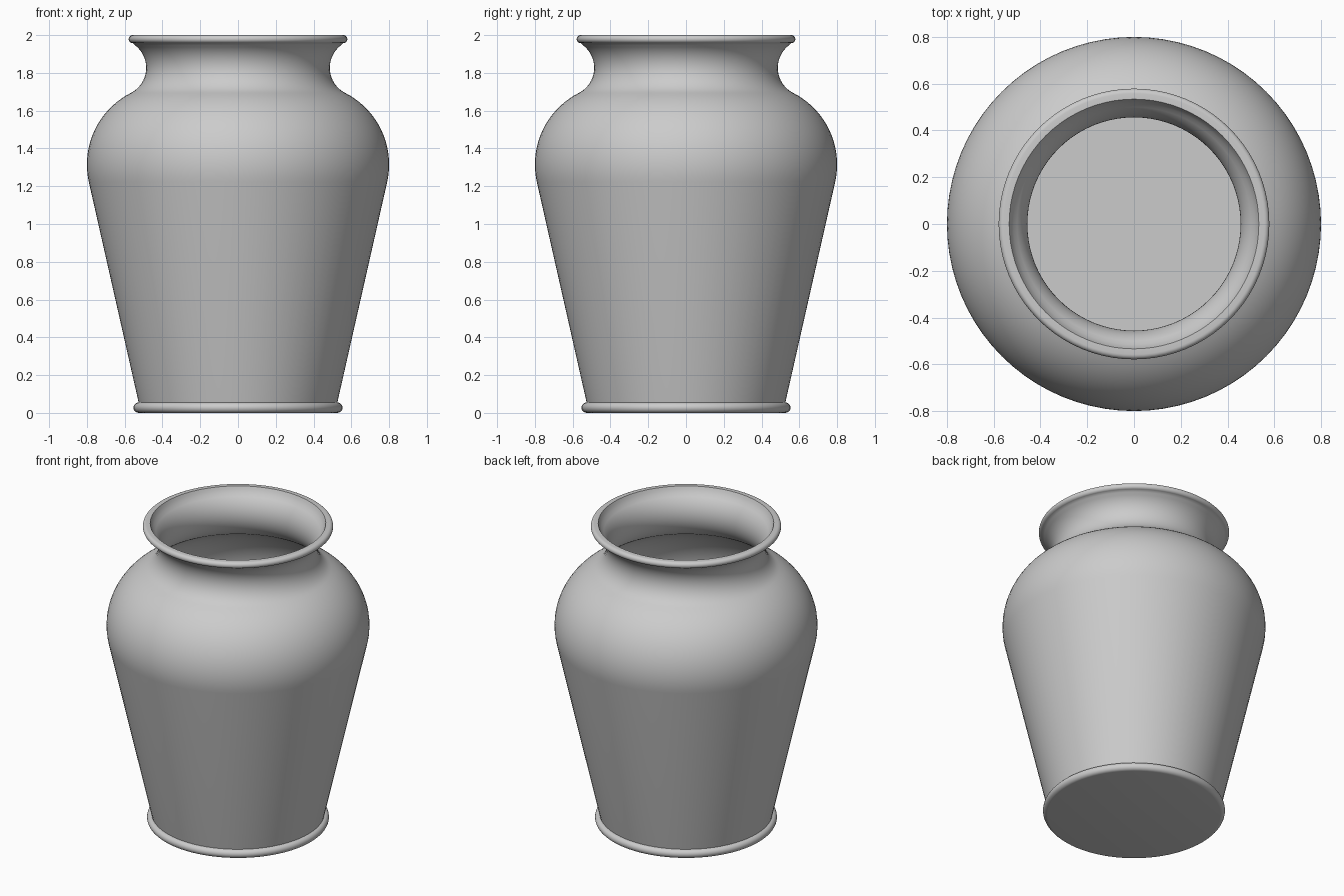
import bpy, bmesh
from math import sin, cos, radians, tau

if "Cube" in bpy.data.objects:
    bpy.data.objects.remove(bpy.data.objects["Cube"])

SEGMENTS = 80


def arc(cx, cz, r, a0, a1, n):
    """Points (radius, z) along an arc in the profile plane."""
    out = []
    for i in range(n + 1):
        a = radians(a0 + (a1 - a0) * i / n)
        out.append((cx + r * cos(a), cz + r * sin(a)))
    return out


def lathe(name, profile):
    """Revolve a profile around z; points at radius 0 become poles."""
    bm = bmesh.new()
    rings = []
    for r, z in profile:
        if r < 1e-6:
            rings.append([bm.verts.new((0, 0, z))] * SEGMENTS)
        else:
            rings.append([bm.verts.new((r * cos(tau * i / SEGMENTS), r * sin(tau * i / SEGMENTS), z))
                          for i in range(SEGMENTS)])
    for a, b in zip(rings, rings[1:]):
        for i in range(SEGMENTS):
            j = (i + 1) % SEGMENTS
            bm.faces.new(list(dict.fromkeys((a[i], a[j], b[j], b[i]))))
    bmesh.ops.recalc_face_normals(bm, faces=bm.faces)
    mesh = bpy.data.meshes.new(name)
    bm.to_mesh(mesh)
    bm.free()
    obj = bpy.data.objects.new(name, mesh)
    bpy.context.collection.objects.link(obj)
    bpy.context.view_layer.objects.active = obj
    obj.select_set(True)
    bpy.ops.object.shade_smooth_by_angle(angle=radians(35))
    obj.select_set(False)
    return obj


# Tangent arcs shared by the outer and inner walls
SHOULDER = (0.375, 1.315)
NECK = (0.636, 1.827)
WALL = 0.03

# Underside and rounded foot ring
profile = [(0, 0)] + arc(0.526, 0.0275, 0.0275, -90, 90, 10)
# Tapered body, rounded shoulder, flared neck
profile += arc(*SHOULDER, 0.425, -12.6, 63, 18)
profile += arc(*NECK, 0.15, 243, 126, 16)[1:]
# Rolled lip
profile += arc(0.558, 1.979, 0.021, -90, 90, 10)
profile += [(0.534, 2.0), (0.528, 1.985)]
# Inner wall back down to the floor
profile += arc(*NECK, 0.15 + WALL, 132, 243, 16)
profile += arc(*SHOULDER, 0.425 - WALL, 63, -12.6, 18)[1:]
profile += [(0.497, 0.05), (0, 0.05)]

lathe("vase", profile)
